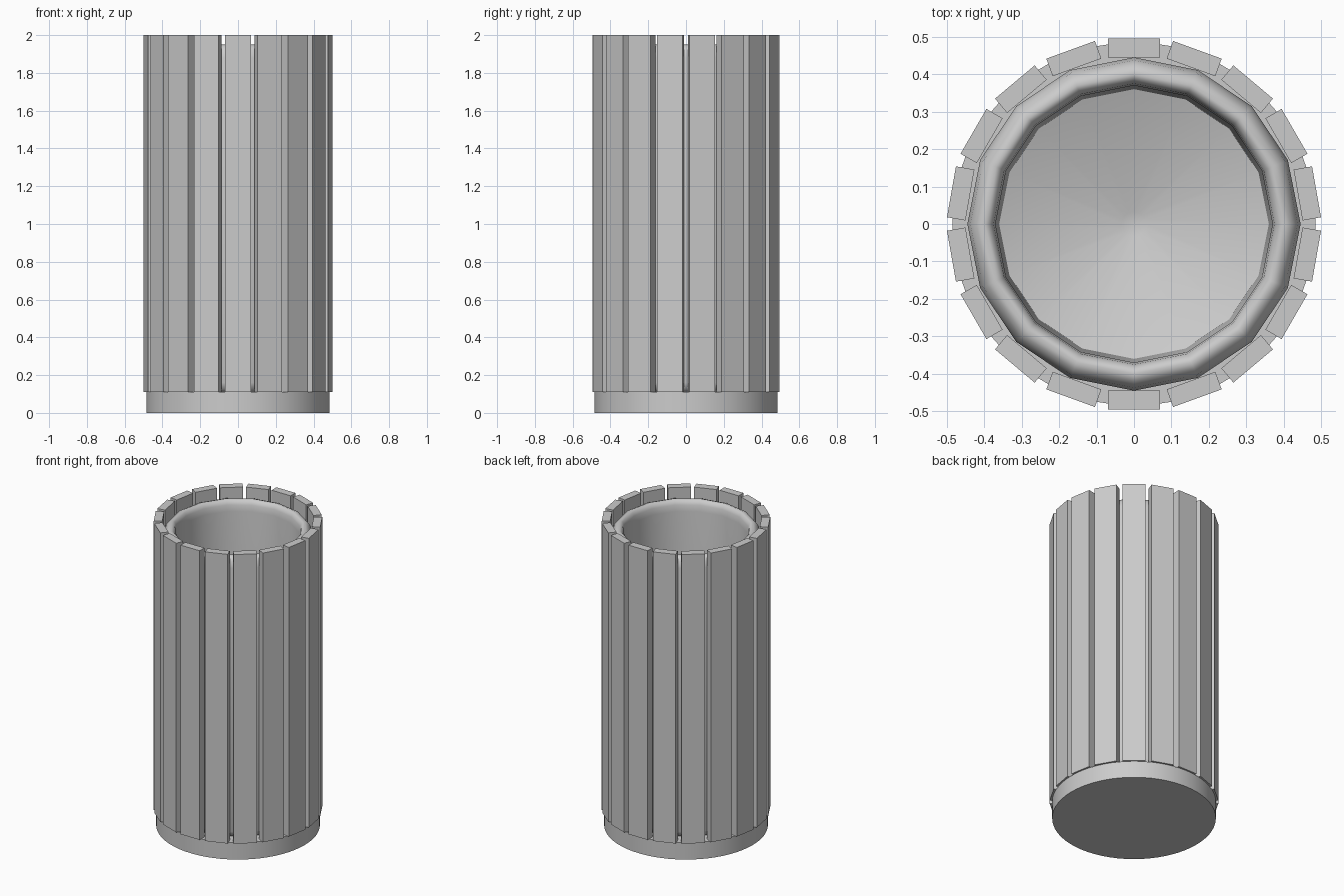
import bpy, bmesh
from math import sin, cos, pi, radians
from mathutils import Matrix

if "Cube" in bpy.data.objects:
    bpy.data.objects.remove(bpy.data.objects["Cube"])


def lathe(name, profile, sides):
    """Revolve an (r, z) profile around z; both ends are capped."""
    bm = bmesh.new()
    rings = [[bm.verts.new((r * cos(2 * pi * i / sides), r * sin(2 * pi * i / sides), z))
              for i in range(sides)] for r, z in profile]
    for a, b in zip(rings, rings[1:]):
        for i in range(sides):
            j = (i + 1) % sides
            bm.faces.new((a[i], a[j], b[j], b[i]))
    bm.faces.new(rings[0][::-1])
    bm.faces.new(rings[-1])
    bmesh.ops.recalc_face_normals(bm, faces=bm.faces)
    return finish(name, bm)


def finish(name, bm):
    me = bpy.data.meshes.new(name)
    bm.to_mesh(me)
    bm.free()
    ob = bpy.data.objects.new(name, me)
    bpy.context.collection.objects.link(ob)
    return ob


def smooth(ob, angle):
    bpy.ops.object.select_all(action='DESELECT')
    ob.select_set(True)
    bpy.context.view_layer.objects.active = ob
    bpy.ops.object.shade_smooth_by_angle(angle=radians(angle))


# Round base plate
base = lathe("base", [(0.485, 0), (0.485, 0.11)], 64)
smooth(base, 30)

# Liner: outer wall, rolled rim, tapering inside
liner = lathe("liner", [
    (0.40, 0.11), (0.43, 0.125), (0.445, 0.16), (0.445, 1.88), (0.437, 1.92),
    (0.42, 1.943), (0.40, 1.95), (0.385, 1.942), (0.375, 1.92), (0.37, 1.88),
    (0.36, 0.25), (0.033, 0.13)], 16)
smooth(liner, 50)

# Ring of upright slats
COUNT = 18
bm = bmesh.new()
for k in range(COUNT):
    m = (Matrix.Rotation(radians(10 + k * 360 / COUNT), 4, 'Z')
         @ Matrix.Translation((0.47, 0, 1.055))
         @ Matrix.Diagonal((0.05, 0.138, 1.89, 1)))
    bmesh.ops.create_cube(bm, size=1, matrix=m)
finish("slats", bm)
